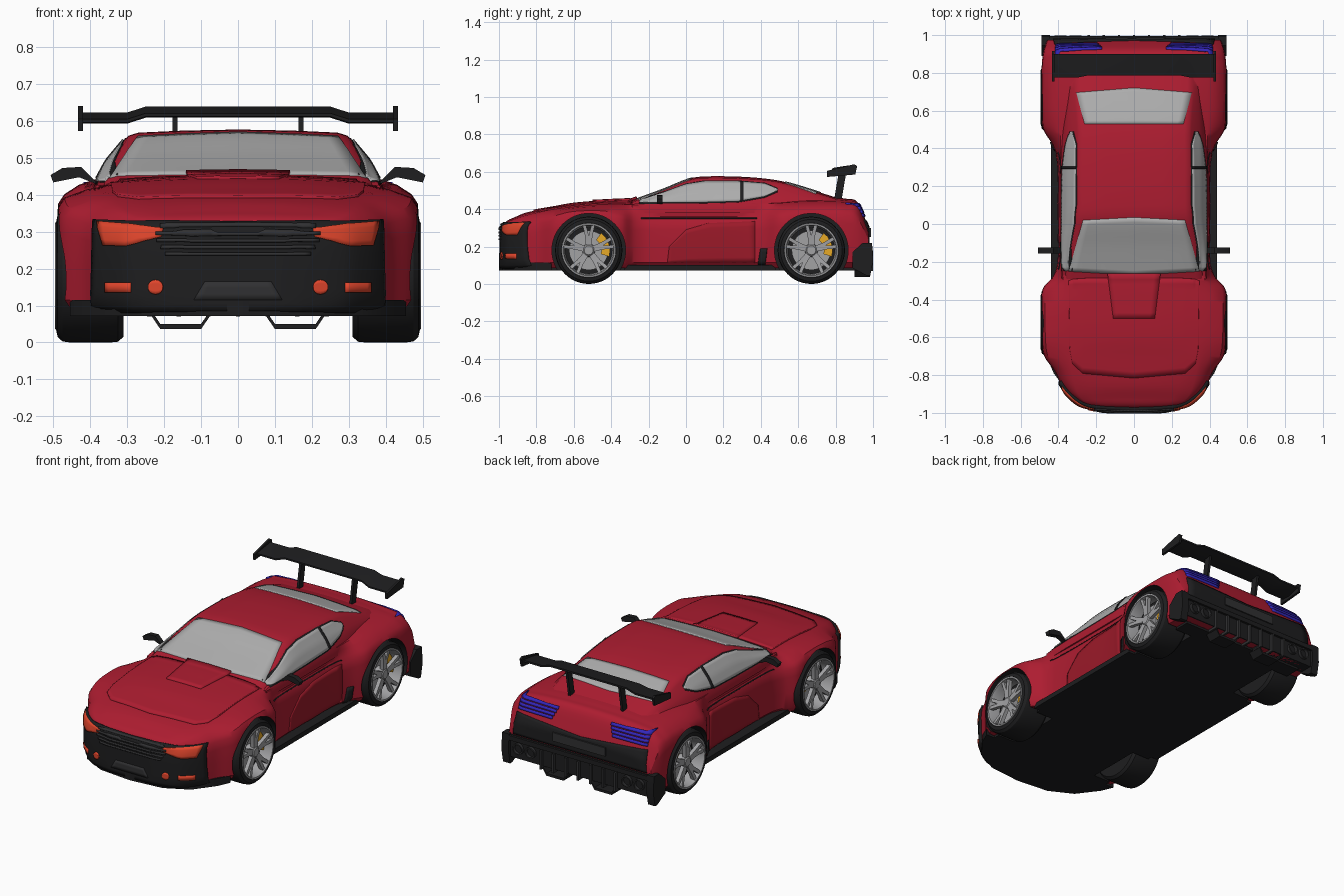
import bpy, bmesh, math
from mathutils import Vector
from mathutils.bvhtree import BVHTree

if "Cube" in bpy.data.objects:
    bpy.data.objects.remove(bpy.data.objects["Cube"])


def material(name, r, g, b):
    m = bpy.data.materials.new(name)
    m.diffuse_color = (r, g, b, 1)
    m.use_nodes = True
    m.node_tree.nodes["Principled BSDF"].inputs["Base Color"].default_value = m.diffuse_color
    return m


RED = material("red_paint", .42, .012, .03)
DARK_RED = material("deep_red_paint", .33, .01, .022)
BLACK = material("black_trim", .013, .013, .014)
GREY = material("dark_grey", .03, .03, .032)
GLASS = material("glass", .42, .42, .42)
ORANGE = material("orange_light", .75, .06, .025)
BLUE = material("blue_light", .035, .02, .5)
YELLOW = material("yellow_caliper", .8, .4, .02)
SILVER = material("silver", .36, .36, .37)


def finish(name, bm, mat):
    me = bpy.data.meshes.new(name)
    bm.to_mesh(me)
    bm.free()
    ob = bpy.data.objects.new(name, me)
    bpy.context.collection.objects.link(ob)
    me.materials.append(mat)
    return ob


def build(name, parts, mat, caps=True):
    """Each part is a list of rings of 3D points, bridged in order."""
    bm = bmesh.new()
    for rings in parts:
        vs = [[bm.verts.new(p) for p in r] for r in rings]
        n = len(vs[0])
        for a, b in zip(vs, vs[1:]):
            for i in range(n):
                bm.faces.new((a[i], a[(i + 1) % n], b[(i + 1) % n], b[i]))
        if caps:
            bm.faces.new(vs[0])
            bm.faces.new(vs[-1])
    bmesh.ops.recalc_face_normals(bm, faces=bm.faces)
    return finish(name, bm, mat)


def box(x0, x1, y0, y1, z0, z1):
    return [[(x0, y0, z), (x1, y0, z), (x1, y1, z), (x0, y1, z)] for z in (z0, z1)]


def turned(profile, y, z, s=1, n=48):
    """Rings around an axis along x, from (x, radius) pairs."""
    return [[(s * x, y + r * math.cos(2 * math.pi * i / n), z + r * math.sin(2 * math.pi * i / n))
             for i in range(n)] for x, r in profile]


def body_loft(name, stations, section, mat, sub=5):
    """Smoothly interpolate station rows (y, values...) and skin mirrored sections."""
    def slope(i, k):
        a, b = stations[max(i - 1, 0)], stations[min(i + 1, len(stations) - 1)]
        return (b[k] - a[k]) / (b[0] - a[0])
    rows = []
    for i in range(len(stations) - 1):
        p, q = stations[i], stations[i + 1]
        h = q[0] - p[0]
        for j in range(sub + (i == len(stations) - 2)):
            t = j / sub
            row = [p[0] + h * t]
            for k in range(1, len(p)):
                row.append((2*t**3 - 3*t*t + 1) * p[k] + (t**3 - 2*t*t + t) * h * slope(i, k)
                           + (3*t*t - 2*t**3) * q[k] + (t**3 - t*t) * h * slope(i + 1, k))
            rows.append(row)
    rings = []
    for y, *v in rows:
        half = section(*v)
        full = half + [(-x, z) for x, z in half[-2:0:-1]]
        rings.append([(x, y, z) for x, z in full])
    return build(name, [rings], mat)


# lower body: y, half width, fender edge z, shoulder x, shoulder z, centre z
def body_section(w, zs, s, zh, zt):
    return [(0, .085), (w - .03, .085), (w - .003, .115), (w, .2), (w, zs - .07), (w - .004, zs - .025),
            (w - .02, zs), ((w - .02 + s) / 2, (zs + zh) / 2 + .006), (s, zh),
            (s * .75, zh + .5 * (zt - zh)), (s * .4, zh + .88 * (zt - zh)), (0, zt)]


body = body_loft("body", [
    (-.985, .16, .27, .13, .29, .30), (-.96, .27, .30, .22, .325, .335), (-.92, .33, .32, .28, .345, .355),
    (-.86, .38, .335, .31, .365, .38), (-.78, .42, .35, .33, .385, .397), (-.70, .475, .365, .34, .40, .41),
    (-.62, .488, .385, .345, .41, .425), (-.52, .49, .392, .35, .42, .435), (-.42, .49, .388, .355, .425, .44),
    (-.34, .482, .37, .36, .425, .444), (-.28, .43, .36, .375, .425, .444), (-.2, .405, .36, .385, .43, .44),
    (.1, .40, .36, .385, .43, .44), (.34, .405, .36, .385, .43, .44), (.42, .432, .365, .388, .43, .445),
    (.50, .48, .38, .39, .432, .45), (.58, .488, .395, .39, .437, .46), (.67, .49, .40, .39, .44, .467),
    (.78, .49, .40, .39, .44, .463), (.86, .487, .395, .39, .435, .455), (.92, .478, .37, .395, .418, .435),
    (.975, .46, .265, .39, .295, .305)], body_section, RED)


# cabin: y, base half width, roof edge x, roof edge z, roof centre z
def cabin_section(wb, wr, zr, zt):
    return [(0, .38), (wb, .38), (wb, .422), ((wb + wr) / 2 + .008, (.422 + zr) / 2), (wr + .006, zr - .012),
            (wr - .004, zr - .002), (wr - .03, zr + .006), (wr * .5, zt - .003), (0, zt)]


cabin = body_loft("cabin", [
    (-.29, .385, .36, .43, .445), (-.12, .39, .335, .495, .507), (.02, .39, .306, .55, .563),
    (.10, .39, .30, .561, .575), (.3, .39, .30, .558, .573), (.45, .385, .297, .546, .56),
    (.55, .375, .3, .526, .54), (.72, .35, .312, .474, .488), (.84, .33, .31, .435, .45)], cabin_section, RED)

bpy.context.view_layer.update()
deps = bpy.context.evaluated_depsgraph_get()
trees = [BVHTree.FromObject(o, deps) for o in (body, cabin)]


def resample(pts, n):
    out = [Vector(pts[0])]
    for a, b in zip(pts, pts[1:]):
        out += [Vector(a).lerp(Vector(b), j / n) for j in range(1, n + 1)]
    return out


def patch(name, low, up, axis, side, mat, off=.006, rows=8, cols=6, thick=.012):
    """Panel between two outline curves, projected along an axis onto body and cabin."""
    d = Vector([-side if c == axis else 0 for c in "xyz"])
    bm = bmesh.new()
    grid = []
    for j in range(rows + 1):
        line = []
        for p, q in zip(resample(low, cols), resample(up, cols)):
            a, b = p.lerp(q, j / rows)
            o = {"x": Vector((2 * side, a, b)), "y": Vector((a, 2 * side, b)), "z": Vector((a, b, 2))}[axis]
            hits = [h for h in (t.ray_cast(o, d) for t in trees) if h[0] is not None]
            if hits:
                h = min(hits, key=lambda h: h[3])
            else:
                h = trees[0].find_nearest(o + d * 1.1)
            line.append(bm.verts.new(h[0] + h[1] * off))
        grid.append(line)
    for r, s in zip(grid, grid[1:]):
        for i in range(len(r) - 1):
            bm.faces.new((r[i], r[i + 1], s[i + 1], s[i]))
    bm.normal_update()
    if sum(f.normal.dot(d) * f.calc_area() for f in bm.faces) > 0:
        bmesh.ops.reverse_faces(bm, faces=bm.faces)
    ob = finish(name, bm, mat)
    m = ob.modifiers.new("thickness", "SOLIDIFY")
    m.thickness, m.offset = thick, -1
    return ob


def rect(x0, x1, z0, z1):
    return [(x0, z0), (x1, z0)], [(x0, z1), (x1, z1)]


# hood panel, scoop and glass
patch("hood_panel", [(-.34, -.66), (-.325, -.74), (-.27, -.79), (0, -.815), (.27, -.79), (.325, -.74), (.34, -.66)],
      [(-.345, -.3), (-.32, -.29), (-.25, -.285), (0, -.285), (.25, -.285), (.32, -.29), (.345, -.3)],
      "z", 1, RED, .007, 16)
patch("hood_scoop", [(-.11, -.5), (.11, -.5)], [(-.14, -.26), (.14, -.26)], "z", 1, RED, .014, 8, 8)
patch("windscreen", [(-.345, -.25), (0, -.27), (.345, -.25)], [(-.27, .02), (0, .035), (.27, .02)], "z", 1, GLASS, .004, 12, 8)
patch("rear_window", [(-.262, .53), (0, .53), (.262, .53)], [(-.305, .695), (0, .72), (.305, .695)], "z", 1, GLASS, .004, 10, 8)

# front bumper skin, grille and lower intake
patch("front_bumper", [(-.39, .09), (-.28, .085), (0, .085), (.28, .085), (.39, .09)],
      [(-.385, .328), (-.28, .325), (0, .322), (.28, .325), (.385, .328)], "y", -1, BLACK, .012, 12, 8, .02)
for i in range(5):
    w, z = .225 - abs(i - 2.6) * .012, .235 + i * .018
    patch("grille_bar", *rect(-w, w, z, z + .009), "y", -1, GREY, .017, 1, 24)
patch("lower_intake", [(-.12, .115), (.12, .115)], [(-.09, .165), (.09, .165)], "y", -1, GREY, .015, 3, 12)
lip = [(.455, -.72), (.425, -.79), (.335, -.91), (.2, -.98), (0, -1)]
lip = lip + [(-x, y) for x, y in lip[-2::-1]]
build("front_lip", [[[(x, y, z) for x, y in lip] for z in (.072, .115)]], BLACK)

for s, side in ((-1, "left"), (1, "right")):
    def m(pts):
        return [(s * a, b) for a, b in pts]
    # lamps
    patch(side + "_headlight", m([(.205, .285), (.30, .26), (.355, .262)]), m([(.2, .308), (.29, .317), (.372, .322)]),
          "y", -1, ORANGE, .016, 4)
    patch(side + "_corner_lamp", *map(m, rect(.285, .35, .135, .162)), "y", -1, ORANGE, .016, 2)
    arc = [(math.cos(math.pi * i / 8), math.sin(math.pi * i / 8)) for i in range(9)]
    patch(side + "_fog_lamp", m([(.22 + .02 * c, .15 - .02 * q) for c, q in arc]),
          m([(.22 + .02 * c, .15 + .02 * q) for c, q in arc]), "y", -1, ORANGE, .018, 4, 1)
    for i in range(4):
        z = .358 + i * .018
        patch(side + "_tail_light_bar", *map(m, rect(.17 + .008 * (3 - i), .415, z, z + .015)), "y", 1, BLUE, .008, 2, 10)
    # side windows
    low = [(-.25, .435), (-.12, .436), (0, .437), (.1, .438), (.28, .443), (.42, .468), (.49, .498)]
    up = [(-.245, .447), (-.12, .486), (0, .53), (.1, .546), (.28, .546), (.42, .534), (.49, .505)]
    patch(side + "_window_frame", [(y, z - .007) for y, z in low], [(y, z + .006) for y, z in up], "x", s, BLACK, .002)
    patch(side + "_side_window", low, up, "x", s, GLASS, .005)
    patch(side + "_window_pillar", *rect(.292, .308, .442, .545), "x", s, BLACK, .008, 8, 2)
    # door details
    patch(side + "_door_scoop", [(-.1, .115), (.02, .115), (.2, .115), (.37, .115)],
          [(-.09, .2), (.0, .29), (.12, .325), (.37, .335)], "x", s, DARK_RED, .004, 8)
    patch(side + "_waist_line", *rect(-.24, .38, .348, .353), "x", s, BLACK, .003, 1, 30)
    patch(side + "_side_vent", [(.385, .1), (.425, .1)], [(.4, .19), (.435, .19)], "x", s, BLACK, .007, 4, 3)
    build(side + "_side_skirt", [box(s * .36, s * .44, -.33, .48, .072, .1)], BLACK)
    # mirror
    outline = [(.375, .425), (.43, .447), (.5, .433), (.507, .453), (.475, .472), (.425, .475), (.41, .46)]
    build(side + "_mirror", [[[(s * x, y, z) for x, z in outline] for y in (-.155, -.125)]], BLACK)
    # rear corner and diffuser parts
    corner = [(.89, .085), (.965, .045), (.985, .045), (1, .12), (.995, .22), (.945, .22), (.89, .17)]
    build(side + "_rear_corner", [[[(s * x, y, z) for y, z in corner] for x in (.445, .49)]], BLACK)
    trap = [(.07, .08), (.1, .036), (.21, .036), (.24, .08)]
    build(side + "_diffuser_frame", [[[(s * x, y, z) for x, z in (a, b, (b[0], b[1] + .014), (a[0], a[1] + .014))]
                                      for y in (.9, .985)] for a, b in zip(trap, trap[1:])], BLACK)
    build(side + "_exhausts", [[[(s * x + r * math.cos(i * math.pi / 12), y, .145 + r * math.sin(i * math.pi / 12)) for i in range(24)]
                               for y, r in ((.96, .032), (.998, .032), (.998, .025), (.97, .024))] for x in (.31, .39)], GREY)
    # wing support and end plate
    build(side + "_wing_support", [[[(s * x, y, z) for x, y in ((.163, y0), (.177, y0), (.177, y0 + .04), (.163, y0 + .04))]
                                    for y0, z in ((.79, .44), (.82, .615))]], BLACK)
    plate = [(.755, .572), (.905, .585), (.915, .63), (.9, .64), (.755, .605)]
    build(side + "_wing_end", [[[(s * x, y, z) for y, z in plate] for x in (.42, .433)]], BLACK)

# wing blade
blade = []
for x, z, y0 in ((-.425, 0, .775), (-.3, 0, .775), (-.25, .016, .785), (.25, .016, .785), (.3, 0, .775), (.425, 0, .775)):
    blade.append([(x, y0, z + .595), (x, y0 + .05, z + .592), (x, .9, z + .612), (x, .9, z + .622),
                  (x, y0 + .06, z + .614), (x, y0, z + .604)])
build("wing_blade", [blade], BLACK)

# rear bumper, plate recess and diffuser fins
patch("rear_trim", [(-.43, .22), (0, .22), (.43, .22)], [(-.42, .343), (0, .315), (.42, .343)], "y", 1, BLACK, .006, 8, 10)
build("plate_panel", [box(-.17, .17, .95, .988, .25, .3)], GREY)
build("rear_bumper", [box(-.47, .47, .9, .982, .085, .215)], BLACK)
build("diffuser_fins", [box(x - .006, x + .006, .93, 1, .07, .18) for x in (-.24, -.16, -.08, 0, .08, .16, .24)], GREY)
build("bumper_ledge", [box(-.46, .46, .95, .995, .185, .212)], BLACK)
floor = build("floor", [box(-.4, .4, -.8, .93, .072, .09)], BLACK)

# wheel wells
AXLES = (("front", -.52), ("rear", .67))
cutter = build("wheel_well_cutter", [turned([(.29, .197), (.6, .197)], y, .18, s, 64) for _, y in AXLES for s in (-1, 1)], BLACK)
cutter.hide_render = True
for ob in (body, floor):
    mod = ob.modifiers.new("wells", "BOOLEAN")
    mod.object, mod.operation, mod.material_mode = cutter, "DIFFERENCE", "TRANSFER"
    bpy.context.view_layer.objects.active = ob
    bpy.ops.object.modifier_apply(modifier="wells")
bpy.data.objects.remove(cutter)

# wheels
for end, yc in AXLES:
    for s, side in ((-1, "left"), (1, "right")):
        name = f"{end}_{side}_"
        build(name + "tyre", [turned([(.31, .12), (.31, .165), (.325, .178), (.345, .18), (.455, .18), (.475, .177),
                                      (.488, .165), (.492, .146), (.48, .14), (.42, .13)], yc, .18, s)], BLACK)
        build(name + "rim", [turned([(.484, .147), (.495, .144), (.495, .136), (.48, .131), (.425, .126)], yc, .18, s)], SILVER, False)
        build(name + "brake_disc", [turned([(.415, .105), (.432, .105)], yc, .18, s)], SILVER)
        build(name + "hub", [turned([(.42, .036), (.475, .034), (.483, .024), (.483, .012)], yc, .18, s, 24)], SILVER)
        spokes = []
        for i in range(5):
            a0 = math.pi / 2 + i * 2 * math.pi / 5
            for da in (-.14, .14):
                rings = []
                for r, a, w, x in ((.018, a0 + da, .012, .478), (.08, a0 + da * .9, .010, .482), (.138, a0 + da * 1.25, .009, .49)):
                    u, t = (math.cos(a), math.sin(a)), (-math.sin(a), math.cos(a))
                    rings.append([(s * (x + dx), yc + r * u[0] + k * w * t[0], .18 + r * u[1] + k * w * t[1])
                                  for k, dx in ((-1, -.022), (1, -.022), (1, 0), (-1, 0))])
                spokes.append(rings)
        build(name + "spokes", spokes, SILVER)
        arc = [(.068, -.3 + .25 * i) for i in range(6)] + [(.114, .95 - .25 * i) for i in range(6)]
        build(name + "caliper", [[[(s * x, yc + r * math.cos(a), .18 + r * math.sin(a)) for r, a in arc] for x in (.42, .455)]], YELLOW)

# smooth shading with crisp edges
for ob in bpy.data.objects:
    bpy.ops.object.select_all(action="DESELECT")
    ob.select_set(True)
    bpy.context.view_layer.objects.active = ob
    bpy.ops.object.shade_smooth_by_angle(angle=math.radians(32))
